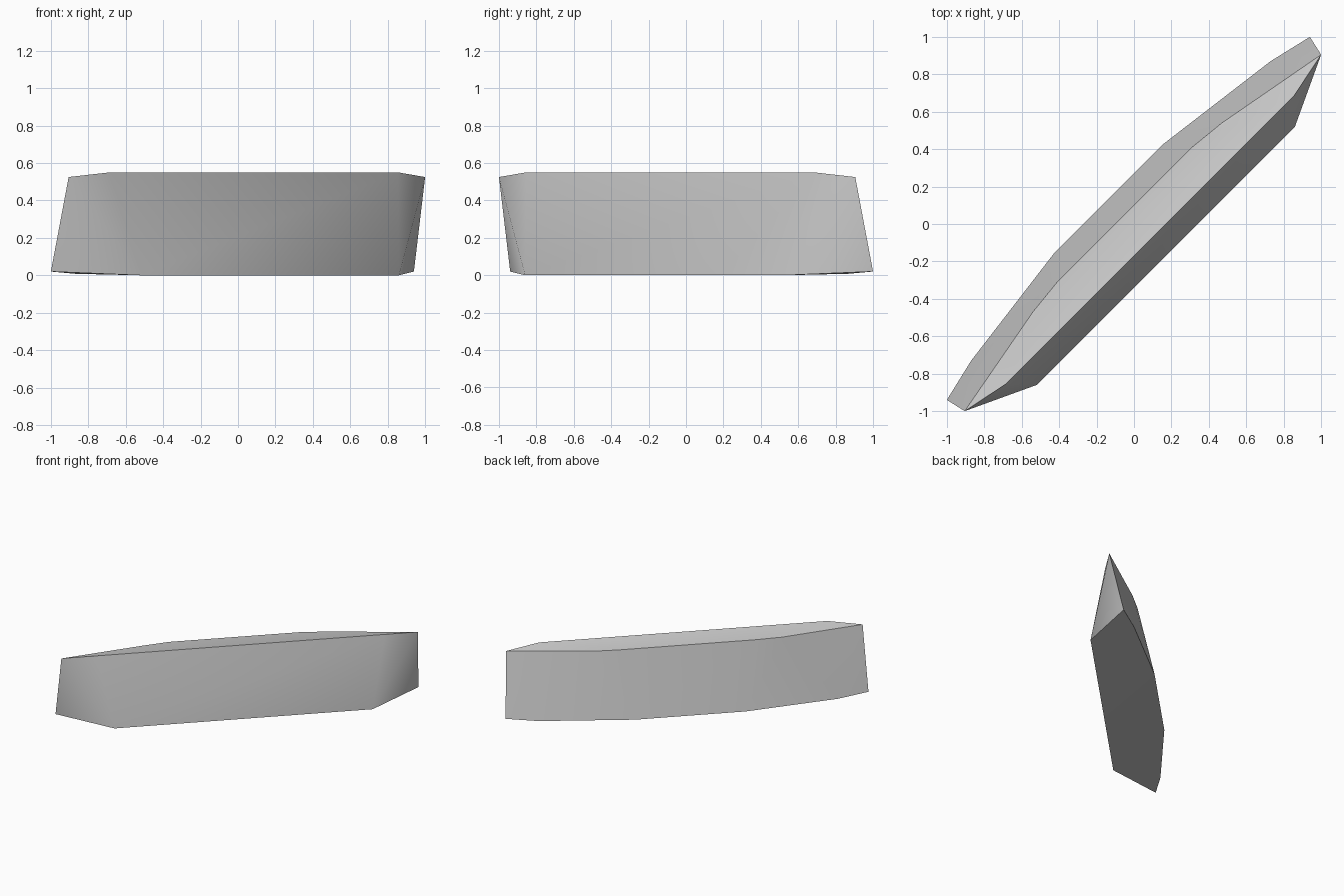
import bpy
import bmesh
import math

# Remove the default cube
cube = bpy.data.objects.get("Cube")
if cube:
    bpy.data.objects.remove(cube, do_unlink=True)

# Material
grey = bpy.data.materials.new("plain_grey")
grey.use_nodes = True
colour = (0.6, 0.6, 0.6, 1)
grey.diffuse_color = colour
grey.node_tree.nodes["Principled BSDF"].inputs["Base Color"].default_value = colour

# One end of the slab; the other end is mirrored across the diagonal
top_end = [
    (1.0, 0.905, 0.525),    # pointed tip
    (0.855, 0.685, 0.55),   # front corner
    (0.47, 0.54, 0.525),    # back bends
    (0.31, 0.41, 0.53),
]
bottom_end = [
    (0.94, 1.0, 0.02),      # pointed tip
    (0.86, 0.52, 0.0),      # front corner
    (0.73, 0.87, 0.008),    # back bends
    (0.16, 0.43, 0.004),
]

# Faceted slab: convex skin around both ends
bm = bmesh.new()
for x, y, z in top_end + bottom_end:
    bm.verts.new((x, y, z))
    bm.verts.new((-y, -x, z))
bmesh.ops.convex_hull(bm, input=bm.verts[:])
bmesh.ops.dissolve_limit(bm, angle_limit=math.radians(0.5),
                         verts=bm.verts[:], edges=bm.edges[:])
bmesh.ops.recalc_face_normals(bm, faces=bm.faces[:])

mesh = bpy.data.meshes.new("slab")
bm.to_mesh(mesh)
bm.free()
mesh.materials.append(grey)
slab = bpy.data.objects.new("slab", mesh)
bpy.context.collection.objects.link(slab)

# Soft sides, crisp rims
bpy.ops.object.select_all(action="DESELECT")
slab.select_set(True)
bpy.context.view_layer.objects.active = slab
bpy.ops.object.shade_smooth_by_angle(angle=math.radians(50))
